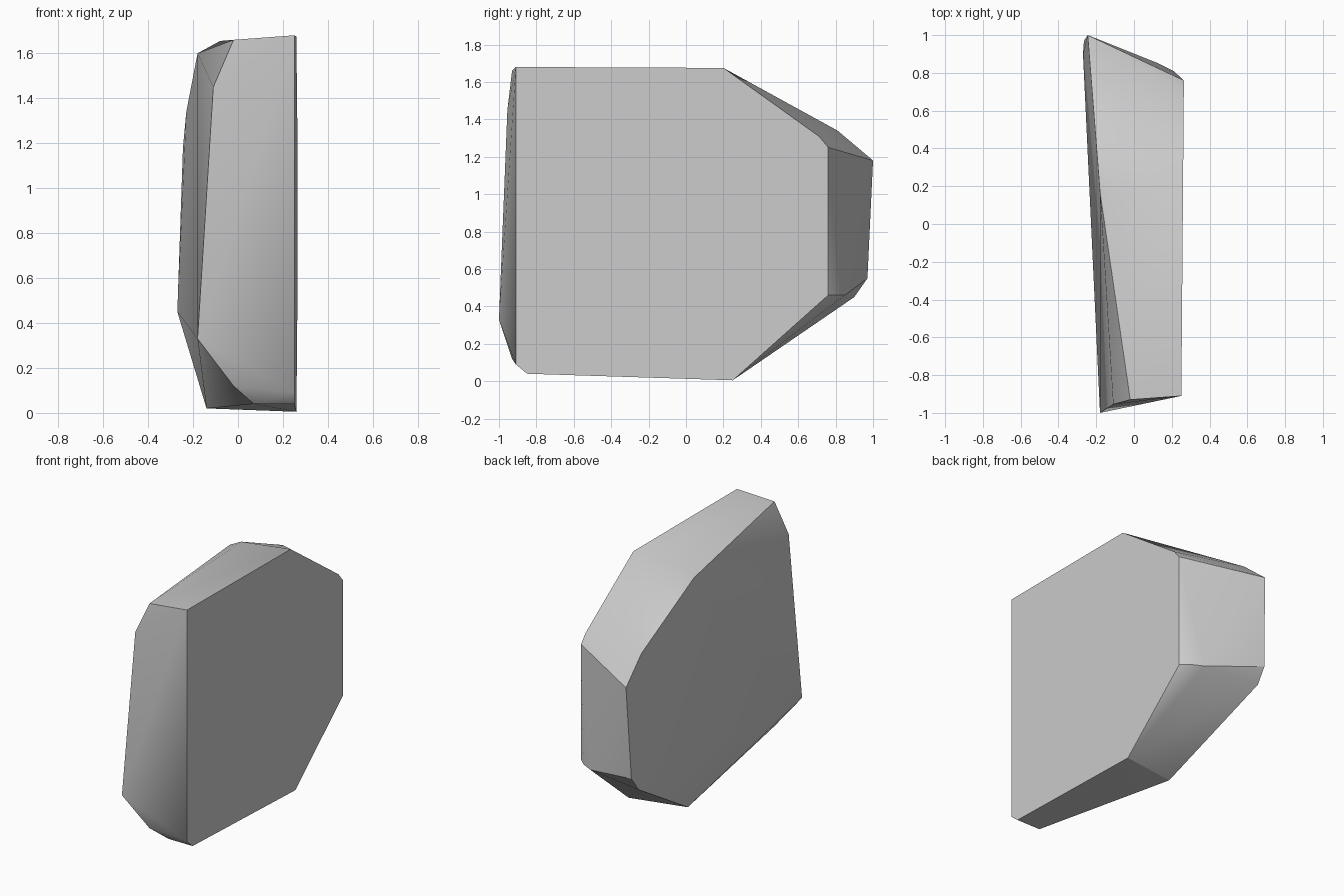
import bpy
import bmesh
import math

# Remove the default cube only
cube = bpy.data.objects.get("Cube")
if cube:
    bpy.data.objects.remove(cube, do_unlink=True)


def make_material(name, colour):
    mat = bpy.data.materials.new(name)
    mat.use_nodes = True
    mat.diffuse_color = colour
    mat.node_tree.nodes["Principled BSDF"].inputs["Base Color"].default_value = colour
    return mat


def convex_chunk(name, points, material):
    """Wrap a set of corner points in a faceted convex solid."""
    bm = bmesh.new()
    for point in points:
        bm.verts.new(point)
    hull = bmesh.ops.convex_hull(bm, input=bm.verts[:])
    loose = {v for v in hull["geom_interior"] + hull["geom_unused"]
             if isinstance(v, bmesh.types.BMVert)}
    bmesh.ops.delete(bm, geom=list(loose), context="VERTS")
    # Merge nearly coplanar triangles into clean facets
    bmesh.ops.dissolve_limit(bm, angle_limit=math.radians(1.5),
                             verts=bm.verts[:], edges=bm.edges[:])
    bmesh.ops.recalc_face_normals(bm, faces=bm.faces[:])
    mesh = bpy.data.meshes.new(name)
    bm.to_mesh(mesh)
    bm.free()
    mesh.materials.append(material)
    obj = bpy.data.objects.new(name, mesh)
    bpy.context.collection.objects.link(obj)
    return obj


# Flat broad side: (y, z) outline on a slightly tilted plane
flat_outline = [(-.91, .09), (-.91, 1.68), (.2, 1.675), (.71, 1.31),
                (.76, 1.25), (.76, .46), (.25, .005), (-.85, .04)]
flat_side = [(.258 + .008 * y, y, z) for y, z in flat_outline]

# Opposite broad side: outline corners, from the lower front upward and round
rough_side = [(-.18, -1, .33), (-.11, -.955, 1.45), (-.02, -.93, 1.66),
              (-.18, .17, 1.6), (-.23, .81, 1.34), (-.245, 1, 1.18),
              (-.265, .97, .55), (-.27, .9, .45), (-.14, .18, .02)]

# Worn corners along the rim between the two sides
worn_corners = [(-.02, -.93, .12), (.07, -.85, .04), (-.08, .15, 1.655),
                (.13, .85, .46), (.21, .81, .46)]

grey = make_material("stone grey", (.6, .6, .6, 1))
slab = convex_chunk("stone_slab", flat_side + rough_side + worn_corners, grey)

# Soft shading across shallow facets, crisp along hard edges
bpy.ops.object.select_all(action="DESELECT")
slab.select_set(True)
bpy.context.view_layer.objects.active = slab
bpy.ops.object.shade_smooth_by_angle(angle=math.radians(30))
